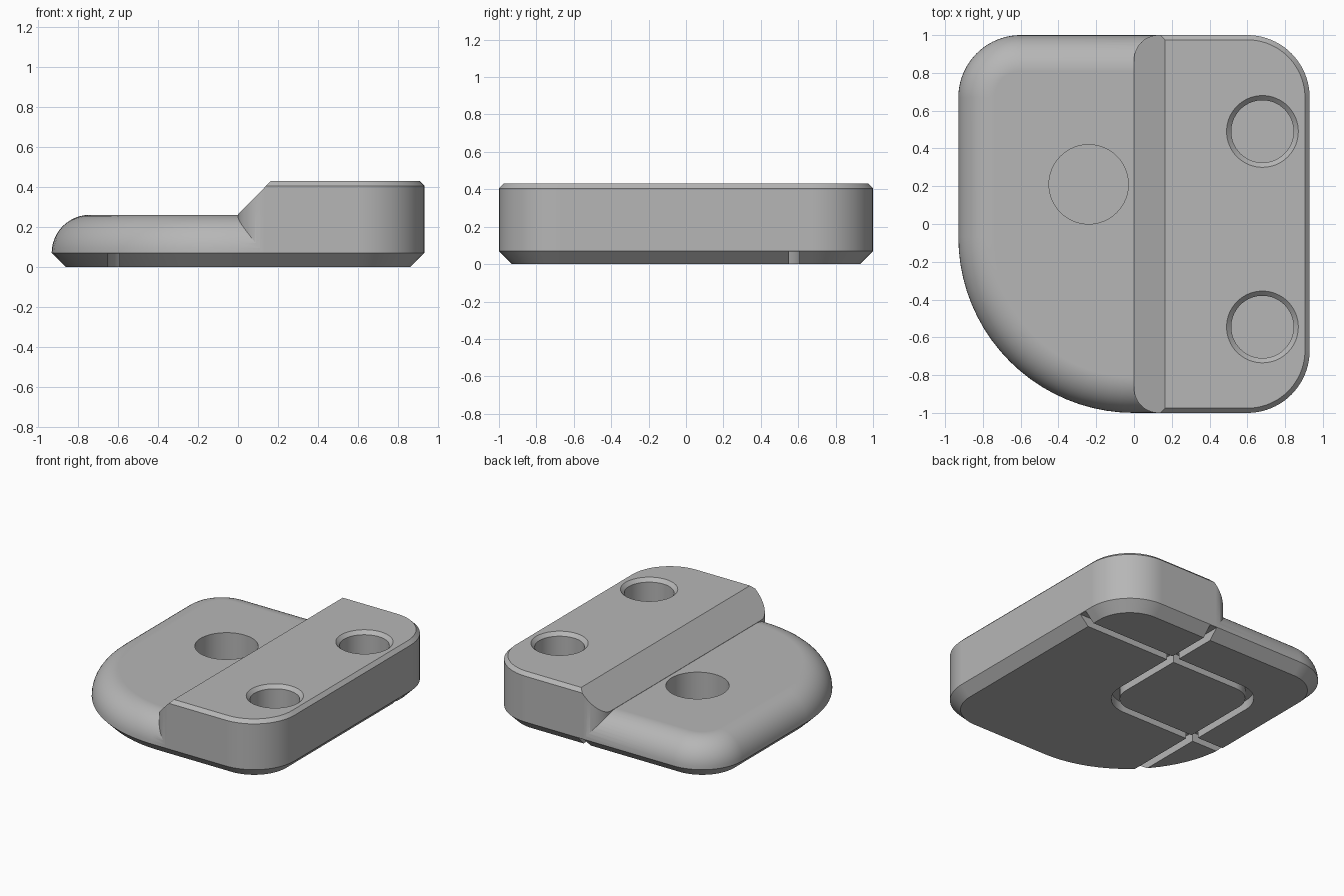
import bpy, bmesh
from math import sin, cos, pi, radians
from mathutils import Vector

if "Cube" in bpy.data.objects:
    bpy.data.objects.remove(bpy.data.objects["Cube"], do_unlink=True)

grey = bpy.data.materials.new("plain_grey")
grey.use_nodes = True
colour = (0.47, 0.47, 0.47, 1)
grey.diffuse_color = colour
grey.node_tree.nodes["Principled BSDF"].inputs["Base Color"].default_value = colour


def outline(x0, x1, y0, y1, radii, inset, steps=20):
    """Rounded rectangle; radii run back-right, back-left, front-left, front-right."""
    pts = []
    centres = ((x1, y1, -1, -1), (x0, y1, 1, -1), (x0, y0, 1, 1), (x1, y0, -1, 1))
    for i, ((cx, cy, sx, sy), r) in enumerate(zip(centres, radii)):
        for k in range(steps + 1):
            a = (i + k / steps) * pi / 2
            pts.append((cx + sx * r + (r - inset) * cos(a),
                        cy + sy * r + (r - inset) * sin(a)))
    return pts


def loft(name, rings):
    """Solid through a stack of (points, height) rings."""
    bm = bmesh.new()
    loops = [[bm.verts.new((x, y, z)) for x, y in pts] for pts, z in rings]
    n = len(loops[0])
    for low, high in zip(loops, loops[1:]):
        for i in range(n):
            j = (i + 1) % n
            bm.faces.new((low[i], low[j], high[j], high[i]))
    bm.faces.new(loops[0][::-1])
    bm.faces.new(loops[-1])
    bmesh.ops.recalc_face_normals(bm, faces=bm.faces)
    mesh = bpy.data.meshes.new(name)
    bm.to_mesh(mesh)
    bm.free()
    mesh.materials.append(grey)
    ob = bpy.data.objects.new(name, mesh)
    bpy.context.collection.objects.link(ob)
    return ob


def combine(target, tool, operation):
    mod = target.modifiers.new("combine", 'BOOLEAN')
    mod.operation, mod.solver, mod.object = operation, 'EXACT', tool
    bpy.context.view_layer.objects.active = target
    bpy.ops.object.modifier_apply(modifier=mod.name)
    bpy.data.objects.remove(tool, do_unlink=True)


def circle(x, y, r, n=64):
    return [(x + r * cos(2 * pi * k / n), y + r * sin(2 * pi * k / n)) for k in range(n)]


# Low plate: chamfered underside, large fillet on top
W, FILLET, CHAMFER = 0.93, 0.19, 0.07
plate_radii = (0.33, 0.33, W, 0.33)
profile = [(CHAMFER, 0)]
for k in range(13):
    a = k / 12 * pi / 2
    profile.append((FILLET * (1 - cos(a)), CHAMFER + FILLET * sin(a)))
body = loft("stepped_plate", [(outline(-W, W, -1, 1, plate_radii, i), z) for i, z in profile])

# Raised block with bevelled top, cut by a sloping face
block_radii = (0.33, 0.13, 0.13, 0.33)
block = loft("raised_block", [(outline(0, W, -1, 1, block_radii, i), z)
                              for i, z in ((0, CHAMFER), (0, 0.405), (0.025, 0.43))])
bm = bmesh.new()
bm.from_mesh(block.data)
cut = bmesh.ops.bisect_plane(bm, geom=bm.verts[:] + bm.edges[:] + bm.faces[:],
                             plane_co=Vector((0, 0, 0.262)),
                             plane_no=Vector((-0.168, 0, 0.165)), clear_outer=True)
bmesh.ops.holes_fill(bm, edges=[e for e in bm.edges if e.is_boundary], sides=0)
bmesh.ops.recalc_face_normals(bm, faces=bm.faces)
bm.to_mesh(block.data)
bm.free()
combine(body, block, 'UNION')

# Wide blind hole in the low plate
combine(body, loft("wide_hole", [(circle(-0.24, 0.21, 0.21), z) for z in (0.02, 0.5)]),
        'DIFFERENCE')

# Two countersunk blind holes in the raised block
for y in (0.49, -0.545):
    rings = ((0.165, 0.1), (0.165, 0.405), (0.19, 0.43), (0.19, 0.5))
    combine(body, loft("bolt_hole", [(circle(0.68, y, r), z) for r, z in rings]), 'DIFFERENCE')


# Two crossing L-shaped grooves underneath, one a half turn of the other
def groove_edge(offset, r=0.2, steps=12):
    x, y = -0.62, 0.58
    pts = [(1.2, y + offset)]
    for k in range(steps + 1):
        a = pi / 2 * (1 + k / steps)
        pts.append((x + r + (r + offset) * cos(a), y - r + (r + offset) * sin(a)))
    return pts + [(x - offset, -1.2)]


groove = groove_edge(0.028) + groove_edge(-0.028)[::-1]
turned = [(-0.47 - x, 0.44 - y) for x, y in groove]
for path in (groove, turned):
    combine(body, loft("groove", [(path, z) for z in (-0.1, 0.068)]), 'DIFFERENCE')

# Smooth the rounded surfaces, keep the real edges crisp
bpy.ops.object.select_all(action='DESELECT')
body.select_set(True)
bpy.context.view_layer.objects.active = body
bpy.ops.object.shade_smooth_by_angle(angle=radians(25))
weighted = body.modifiers.new("weighted_normals", 'WEIGHTED_NORMAL')
weighted.keep_sharp = True
